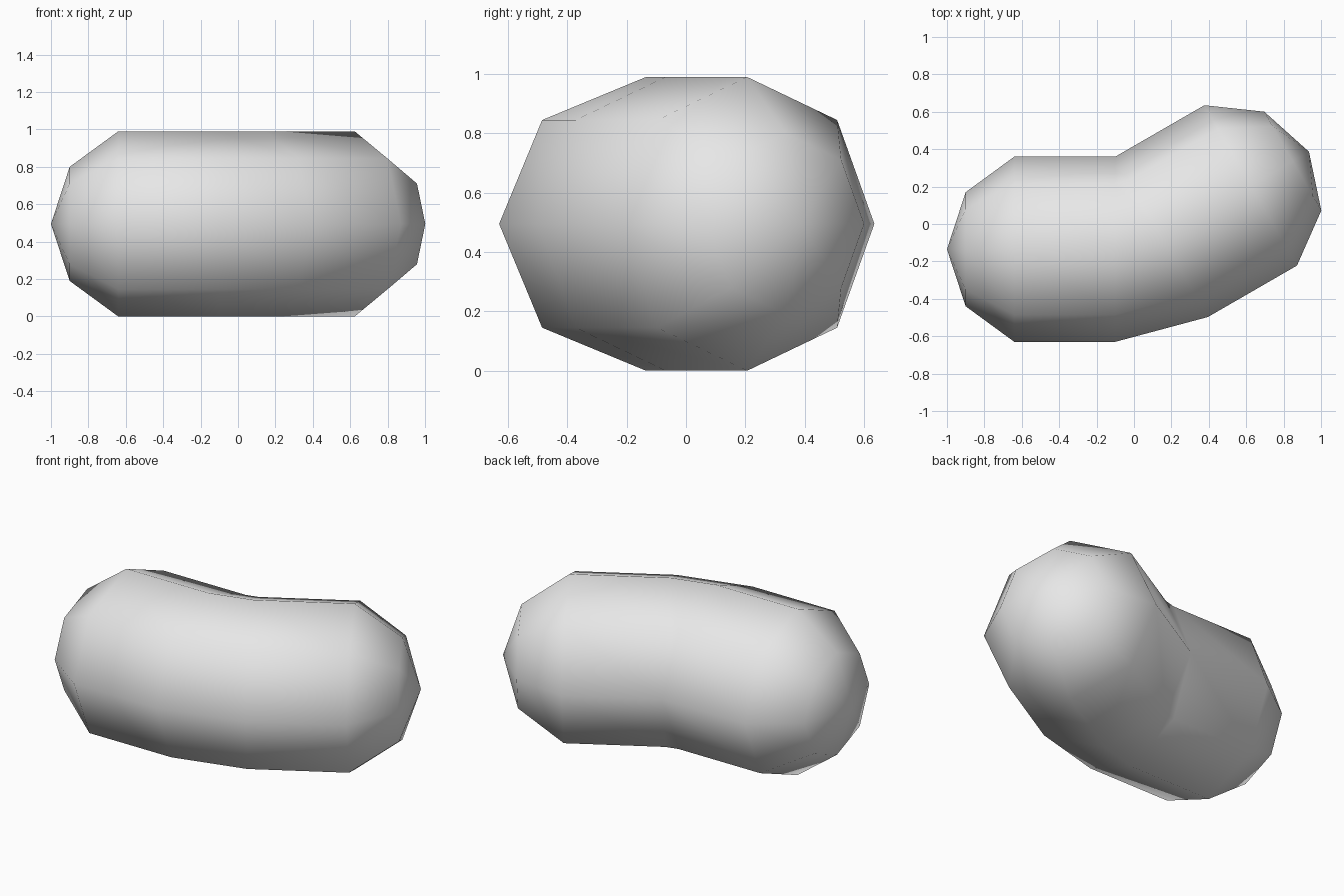
import bpy, bmesh, math
from mathutils import Vector

cube = bpy.data.objects.get("Cube")
if cube:
    bpy.data.objects.remove(cube, do_unlink=True)

SIDES = 8
R, R_CAP = 0.495, 0.305      # body and cap ring radii
BEND = math.radians(30)

grey = bpy.data.materials.new("light grey")
grey.use_nodes = True
grey.diffuse_color = (0.8, 0.8, 0.8, 1)
grey.node_tree.nodes["Principled BSDF"].inputs["Base Color"].default_value = (0.8, 0.8, 0.8, 1)

bm = bmesh.new()


def ring(centre, angle, radius):
    """Octagon facing along a horizontal direction."""
    side = Vector((-math.sin(angle), math.cos(angle), 0))
    up = Vector((0, 0, 1))
    steps = [math.tau * i / SIDES for i in range(SIDES)]
    return [bm.verts.new(centre + radius * (math.cos(t) * side + math.sin(t) * up))
            for t in steps]


# The bend hinges on the inner side, so the wedge closes at that point
start = Vector((-0.1, -0.135, R))
hinge = start + Vector((0, R, 0))
forward = Vector((math.cos(BEND), math.sin(BEND), 0))
side = Vector((-math.sin(BEND), math.cos(BEND), 0))
bent = hinge - R * side
end = bent + 0.55 * forward
left_end = Vector((-0.64, -0.135, R))

rings = [
    ring(left_end - Vector((0.26, 0, 0)), 0, R_CAP),
    ring(left_end, 0, R),
    ring(start, 0, R),
    ring(bent, BEND, R),
    ring(end, BEND, R),
    ring(end + 0.26 * forward, BEND, R_CAP),
]
for a, b in zip(rings, rings[1:]):
    for i in range(SIDES):
        j = (i + 1) % SIDES
        bm.faces.new((a[i], a[j], b[j], b[i]))

# Pointed caps
tips = [(rings[0], left_end - Vector((0.36, 0, 0))), (rings[-1], end + 0.36 * forward)]
for loop, position in tips:
    tip = bm.verts.new(position)
    for i in range(SIDES):
        bm.faces.new((loop[i], loop[(i + 1) % SIDES], tip))

bmesh.ops.remove_doubles(bm, verts=bm.verts, dist=0.001)
bmesh.ops.recalc_face_normals(bm, faces=bm.faces)
for face in bm.faces:
    face.smooth = True

mesh = bpy.data.meshes.new("bean_body")
bm.to_mesh(mesh)
bm.free()
mesh.materials.append(grey)
bpy.context.collection.objects.link(bpy.data.objects.new("bean_body", mesh))
